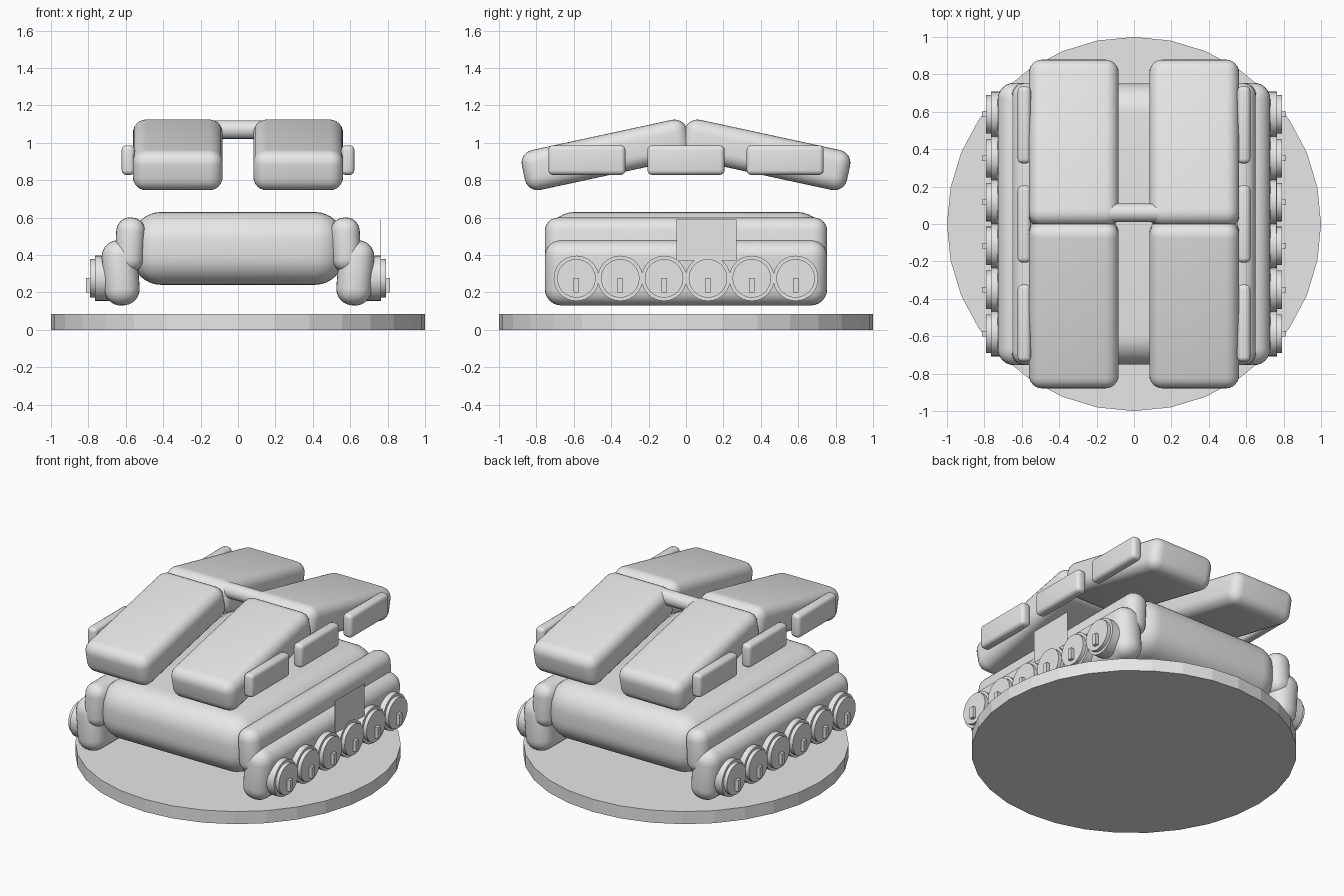
import bpy
import math

cube = bpy.data.objects.get("Cube")
if cube:
    bpy.data.objects.remove(cube, do_unlink=True)

grey = bpy.data.materials.new("light_grey")
grey.use_nodes = True
grey.diffuse_color = (0.8, 0.8, 0.8, 1)
grey.node_tree.nodes["Principled BSDF"].inputs["Base Color"].default_value = (0.8, 0.8, 0.8, 1)


def finish(ob, name, smooth=True):
    ob.name = name
    ob.data.materials.append(grey)
    if smooth:
        bpy.ops.object.shade_smooth_by_angle(angle=math.radians(35))
    return ob


def box(name, center, size, bevel=0, segments=5, tilt_x=0, tilt_y=0):
    bpy.ops.mesh.primitive_cube_add(size=1, location=center)
    ob = bpy.context.object
    ob.scale = size
    bpy.ops.object.transform_apply(location=False, rotation=False, scale=True)
    if bevel:
        mod = ob.modifiers.new("round", "BEVEL")
        mod.width = bevel
        mod.segments = segments
        mod.limit_method = "NONE"
        bpy.ops.object.modifier_apply(modifier="round")
    ob.rotation_euler = (tilt_x, tilt_y, 0)
    return finish(ob, name, bevel > 0)


def rod(name, x0, x1, y, z, radius, sides=32):
    # Cylinder lying along x
    bpy.ops.mesh.primitive_cylinder_add(
        vertices=sides, radius=radius, depth=abs(x1 - x0),
        location=((x0 + x1) / 2, y, z), rotation=(0, math.pi / 2, 0))
    return finish(bpy.context.object, name)


# Faceted display base
bpy.ops.mesh.primitive_cylinder_add(vertices=32, radius=1, depth=0.085, location=(0, 0, 0.0425))
finish(bpy.context.object, "base_disc", smooth=False)

# Rounded central hull
box("hull", (0, 0, 0.435), (1.14, 1.505, 0.39), 0.16, 8)

for side, label in ((1, "left"), (-1, "right")):
    # Side pods
    box(f"{label}_upper_pod", (side * 0.577, 0, 0.455), (0.155, 1.51, 0.29),
        0.072, 6, tilt_y=side * -0.05)
    box(f"{label}_lower_pod", (side * 0.627, 0, 0.305), (0.19, 1.51, 0.35),
        0.088, 6, tilt_y=side * 0.08)

    # Wheels with hubs and keys
    for i in range(6):
        y = (i - 2.5) * 0.2345
        rod(f"{label}_wheel_{i + 1}", side * 0.62, side * 0.765, y, 0.275, 0.121)
        rod(f"{label}_hub_{i + 1}", side * 0.75, side * 0.79, y, 0.275, 0.103)
        box(f"{label}_key_{i + 1}", (side * 0.795, y, 0.238), (0.036, 0.03, 0.076))

    # Two sloping roof slabs per side, meeting at the ridge
    for end, where in ((-1, "front"), (1, "back")):
        box(f"{label}_{where}_roof", (side * 0.322, end * 0.427, 0.935),
            (0.48, 0.905, 0.218), 0.07, 6, tilt_x=-end * math.radians(12.2))

    # Skirt panels along the roof edge
    for i in range(3):
        box(f"{label}_skirt_{i + 1}", (side * 0.587, (i - 1) * 0.53, 0.907),
            (0.07, 0.412, 0.158), 0.025, 4)

# Bar joining the roof halves
rod("roof_bar", -0.14, 0.14, 0.06, 1.07, 0.05, 16)

# Thin plate on one side
box("side_plate", (0.76, 0.11, 0.48), (0.002, 0.32, 0.22))
